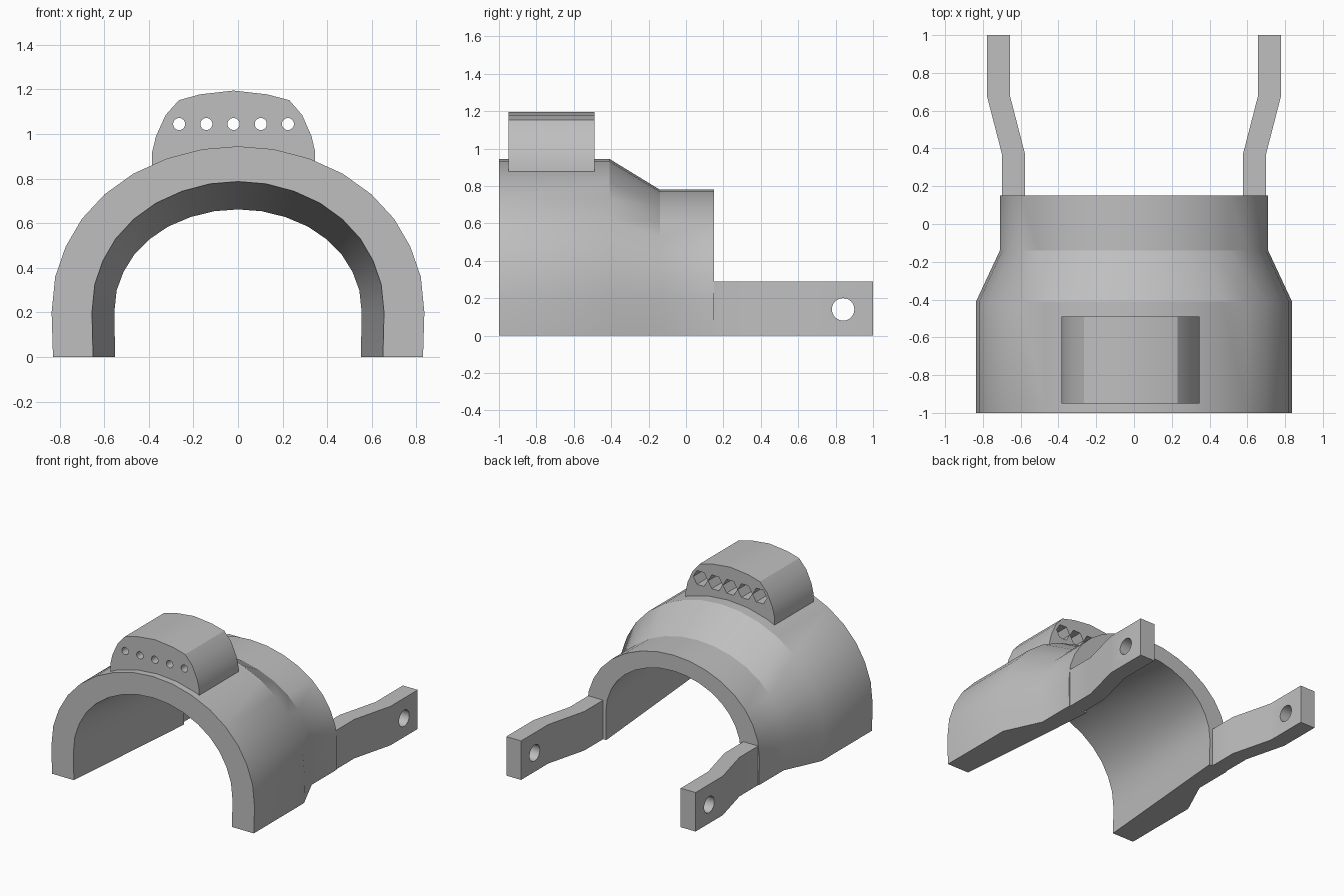
import bpy, bmesh, math
from mathutils import Matrix

cube = bpy.data.objects.get("Cube")
if cube:
    bpy.data.objects.remove(cube, do_unlink=True)

grey = bpy.data.materials.new("plain_grey")
grey.use_nodes = True
colour = (0.52, 0.52, 0.52, 1)
grey.diffuse_color = colour
grey.node_tree.nodes["Principled BSDF"].inputs["Base Color"].default_value = colour


def make_object(name, bm):
    bmesh.ops.recalc_face_normals(bm, faces=bm.faces)
    mesh = bpy.data.meshes.new(name)
    bm.to_mesh(mesh)
    bm.free()
    mesh.materials.append(grey)
    obj = bpy.data.objects.new(name, mesh)
    bpy.context.collection.objects.link(obj)
    return obj


def select(obj):
    bpy.ops.object.select_all(action='DESELECT')
    obj.select_set(True)
    bpy.context.view_layer.objects.active = obj


def prism(name, points, offset):
    """Extrude a closed outline of 3D points along an offset."""
    bm = bmesh.new()
    face = bm.faces.new([bm.verts.new(p) for p in points])
    ext = bmesh.ops.extrude_face_region(bm, geom=[face])
    moved = [g for g in ext["geom"] if isinstance(g, bmesh.types.BMVert)]
    bmesh.ops.translate(bm, verts=moved, vec=offset)
    return make_object(name, bm)


def drill(obj, centres, radius, depth, sides, axis, spin=0):
    """Cut a row of straight holes through a part."""
    bm = bmesh.new()
    turn = Matrix.Rotation(math.pi / 2, 4, axis) @ Matrix.Rotation(spin, 4, 'Z')
    for c in centres:
        bmesh.ops.create_cone(bm, cap_ends=True, segments=sides, radius1=radius,
                              radius2=radius, depth=depth,
                              matrix=Matrix.Translation(c) @ turn)
    cutter = make_object("hole_cutter", bm)
    cutter.hide_render = True
    mod = obj.modifiers.new("holes", 'BOOLEAN')
    mod.operation = 'DIFFERENCE'
    mod.solver = 'EXACT'
    mod.object = cutter
    select(obj)
    bpy.ops.object.modifier_apply(modifier=mod.name)
    bpy.data.objects.remove(cutter, do_unlink=True)


def smooth(obj):
    select(obj)
    bpy.ops.object.shade_smooth_by_angle(angle=math.radians(28))


# Arched shell: one half outline, rescaled for each station
half = [(0.83, 0), (0.836, 0.2), (0.82, 0.36), (0.773, 0.495), (0.70, 0.62),
        (0.598, 0.73), (0.47, 0.822), (0.32, 0.89), (0.16, 0.932), (0, 0.945)]
arch = half + [(-x, z) for x, z in reversed(half[:-1])]
spring = 0.2


def arch_row(bm, y, width, top):
    sx = width / 0.836
    sz = (top - spring) / (0.945 - spring)
    return [bm.verts.new((x * sx, y, z if z <= spring else spring + (z - spring) * sz))
            for x, z in arch]


bm = bmesh.new()
front, back = -1.0, 0.15
outer = [arch_row(bm, y, w, t) for y, w, t in
         [(front, 0.836, 0.945), (-0.41, 0.836, 0.945), (-0.14, 0.71, 0.78), (back, 0.71, 0.78)]]
inner = []
for y in (back, -0.14, -0.41, front):
    t = (y - front) / (back - front)
    inner.append(arch_row(bm, y, 0.655 - 0.1 * t, 0.787 - 0.125 * t))
rows = outer + inner
for a, b in zip(rows, rows[1:] + rows[:1]):
    for i in range(len(arch) - 1):
        bm.faces.new((a[i], a[i + 1], b[i + 1], b[i]))
for end in (0, -1):
    for k in range(3):
        bm.faces.new((outer[k][end], outer[k + 1][end], inner[2 - k][end], inner[3 - k][end]))
smooth(make_object("arched_shell", bm))

# Rounded block on top with five holes and hexagonal pockets
block_outline = [(-0.385, 0.84), (-0.385, 0.92), (-0.368, 0.99), (-0.325, 1.085),
                 (-0.265, 1.152), (-0.17, 1.178), (-0.02, 1.195), (0.13, 1.178),
                 (0.23, 1.152), (0.288, 1.085), (0.33, 0.99), (0.346, 0.92), (0.346, 0.84)]
block = prism("top_block", [(x, -0.95, z) for x, z in block_outline], (0, 0.46, 0))
hole_x = [-0.02 + 0.122 * i for i in range(-2, 3)]
drill(block, [(x, -0.72, 1.045) for x in hole_x], 0.027, 1.0, 24, 'X')
drill(block, [(x, -0.49, 1.045) for x in hole_x], 0.059, 0.4, 6, 'X', math.pi / 6)
smooth(block)

# Cranked rear arms with a cross hole near each tip
path = [(0.14, 0.577), (0.37, 0.577), (0.68, 0.657), (1.0, 0.657)]
for side, name in ((1, "left_arm"), (-1, "right_arm")):
    outline = [(side * x, y, 0) for y, x in path]
    outline += [(side * (x + 0.122), y, 0) for y, x in reversed(path)]
    arm = prism(name, outline, (0, 0, 0.29))
    drill(arm, [(side * 0.72, 0.84, 0.14)], 0.06, 0.4, 32, 'Y')
    smooth(arm)
